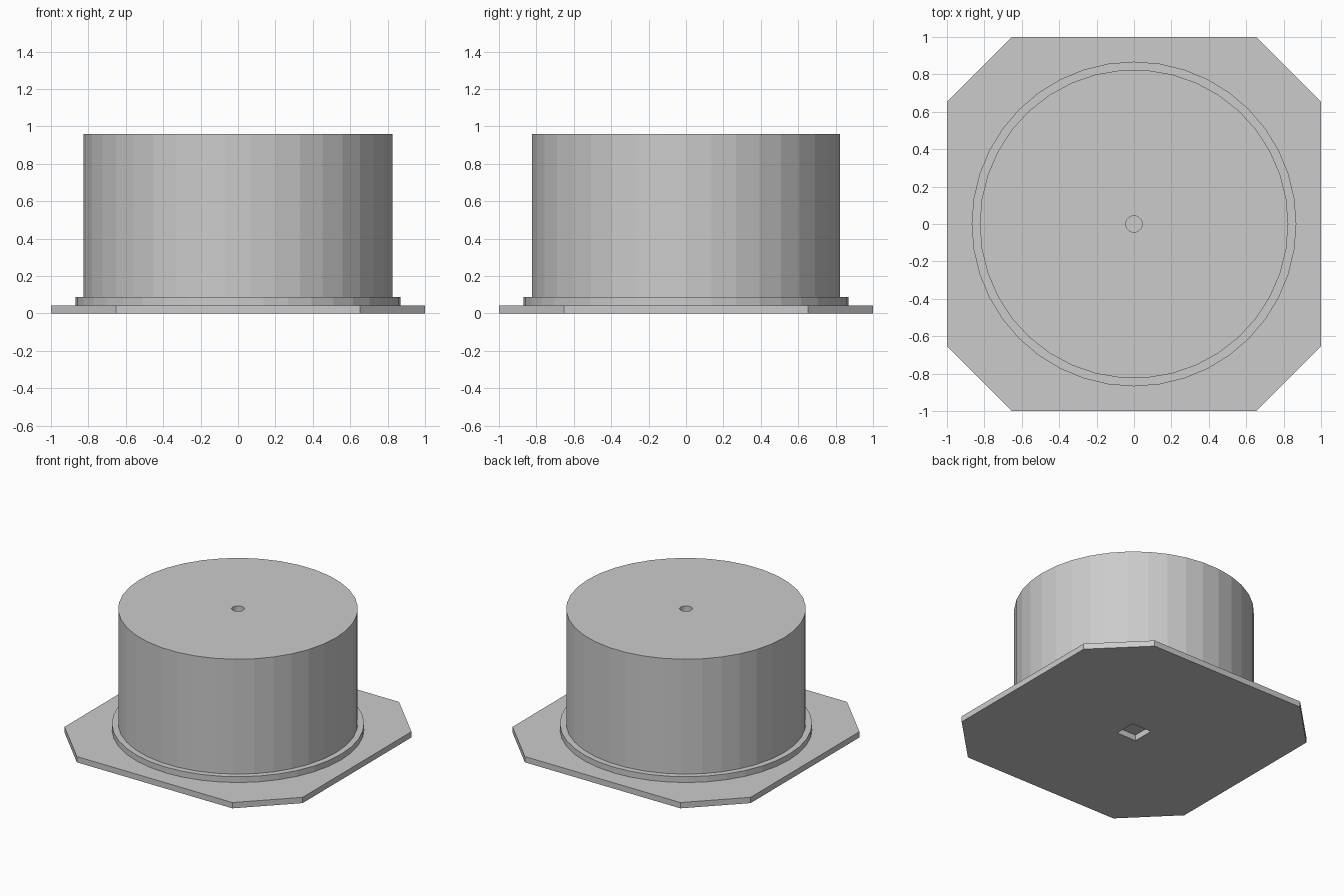
import bpy
from math import cos, sin, tau

if "Cube" in bpy.data.objects:
    bpy.data.objects.remove(bpy.data.objects["Cube"])


def ring(radius, sides):
    """Regular polygon with its first corner on +x."""
    return [(radius * cos(tau * i / sides), radius * sin(tau * i / sides))
            for i in range(sides)]


def plate(name, outlines, z0, z1):
    """Flat-sided slab from an outer outline and optional hole outlines."""
    curve = bpy.data.curves.new(name, 'CURVE')
    curve.dimensions = '2D'
    curve.fill_mode = 'BOTH'
    curve.extrude = (z1 - z0) / 2
    for pts in outlines:
        spline = curve.splines.new('POLY')
        spline.points.add(len(pts) - 1)
        for p, (x, y) in zip(spline.points, pts):
            p.co = (x, y, 0, 1)
        spline.use_cyclic_u = True
        spline.use_smooth = False
    obj = bpy.data.objects.new(name, curve)
    obj.location.z = (z0 + z1) / 2
    bpy.context.collection.objects.link(obj)
    bpy.ops.object.select_all(action='DESELECT')
    obj.select_set(True)
    bpy.context.view_layer.objects.active = obj
    bpy.ops.object.convert(target='MESH')
    obj = bpy.context.object
    for poly in obj.data.polygons:
        poly.use_smooth = False
    return obj


# Square base with cut corners and a square pocket underneath
c = 0.653
octagon = [(1, -c), (1, c), (c, 1), (-c, 1), (-1, c), (-1, -c), (-c, -1), (c, -1)]
s = 0.082
pocket = [(s, -s), (s, s), (-s, s), (-s, -s)]
plate("base_plate", [octagon, pocket], 0, 0.044)

# Round step closing the pocket
plate("round_step", [ring(0.868, 40)], 0.044, 0.088)

# Main drum with a narrow centre bore
plate("drum", [ring(0.825, 38), ring(0.044, 20)], 0.088, 0.96)
